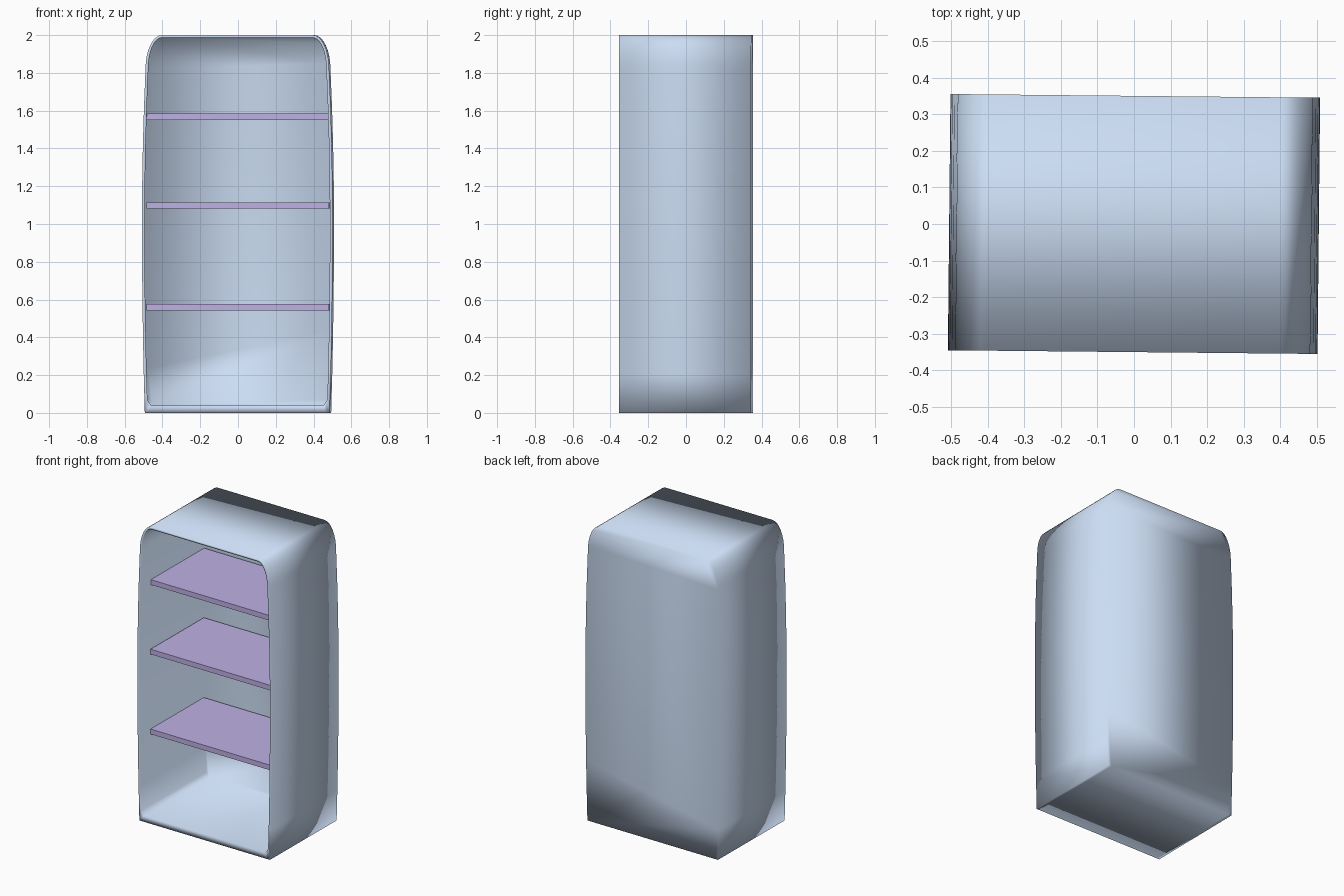
import bpy, bmesh, math

if "Cube" in bpy.data.objects:
    bpy.data.objects.remove(bpy.data.objects["Cube"])

TURN = -0.01  # the whole piece is turned very slightly about z


def material(name, color):
    m = bpy.data.materials.new(name)
    m.diffuse_color = color
    m.use_nodes = True
    m.node_tree.nodes["Principled BSDF"].inputs["Base Color"].default_value = m.diffuse_color
    return m


def half_profile(inset, floor):
    """Right half of the bulged, round-topped outline, bottom to top."""
    top = 2.0 - inset
    pts = []
    for i in range(10):                      # gently bulging side
        z = floor + (1.82 - floor) * i / 9
        bulge = 0.505 - (0.015 if z < 1 else 0.028) * (z - 1) ** 2
        pts.append((bulge - inset, z))
    x0, z0 = pts[-1]
    rx, rz = x0 - 0.40, top - z0
    for i in range(1, 9):                    # rounded shoulder
        a = math.pi / 2 * i / 8
        pts.append((0.40 + rx * math.cos(a), z0 + rz * math.sin(a)))
    return pts


def ring(bm, half, y):
    outline = half + [(-x, z) for x, z in reversed(half)]
    return [bm.verts.new((x, y, z)) for x, z in outline]


def bridge(bm, a, b):
    n = len(a)
    for i in range(n):
        j = (i + 1) % n
        bm.faces.new((a[i], a[j], b[j], b[i]))


def finish(name, bm, mat):
    bmesh.ops.recalc_face_normals(bm, faces=bm.faces)
    me = bpy.data.meshes.new(name)
    bm.to_mesh(me)
    bm.free()
    me.materials.append(mat)
    ob = bpy.data.objects.new(name, me)
    ob.rotation_euler.z = TURN
    bpy.context.collection.objects.link(ob)
    return ob


blue = material("cabinet_blue", (0.60, 0.72, 0.90, 1))
purple = material("shelf_purple", (0.52, 0.44, 0.78, 1))

# Open-fronted cabinet: outer shell, front rim, inner shell and back panel
bm = bmesh.new()
outer = half_profile(0.0, 0.0)
inner = half_profile(0.015, 0.04)
inner[0] = (inner[0][0], 0.07)
inner.insert(0, (inner[0][0] - 0.02, 0.04))  # eased inner floor corner
outer.insert(0, (outer[0][0] - 0.02, 0.0))
outer_back, outer_front = ring(bm, outer, 0.35), ring(bm, outer, -0.35)
inner_front, inner_back = ring(bm, inner, -0.35), ring(bm, inner, 0.335)
bridge(bm, outer_back, outer_front)
bridge(bm, outer_front, inner_front)
bridge(bm, inner_front, inner_back)
bm.faces.new(outer_back)
bm.faces.new(inner_back)
cabinet = finish("cabinet_body", bm, blue)
for p in cabinet.data.polygons:
    p.use_smooth = True

# Three flat shelves, set back from the front opening
for name, z in (("lower_shelf", 0.56), ("middle_shelf", 1.098), ("upper_shelf", 1.567)):
    bm = bmesh.new()
    bmesh.ops.create_cube(bm, size=1)
    bmesh.ops.scale(bm, vec=(0.966, 0.56, 0.034), verts=bm.verts)
    bmesh.ops.translate(bm, vec=(0, 0.037, z), verts=bm.verts)
    finish(name, bm, purple)
